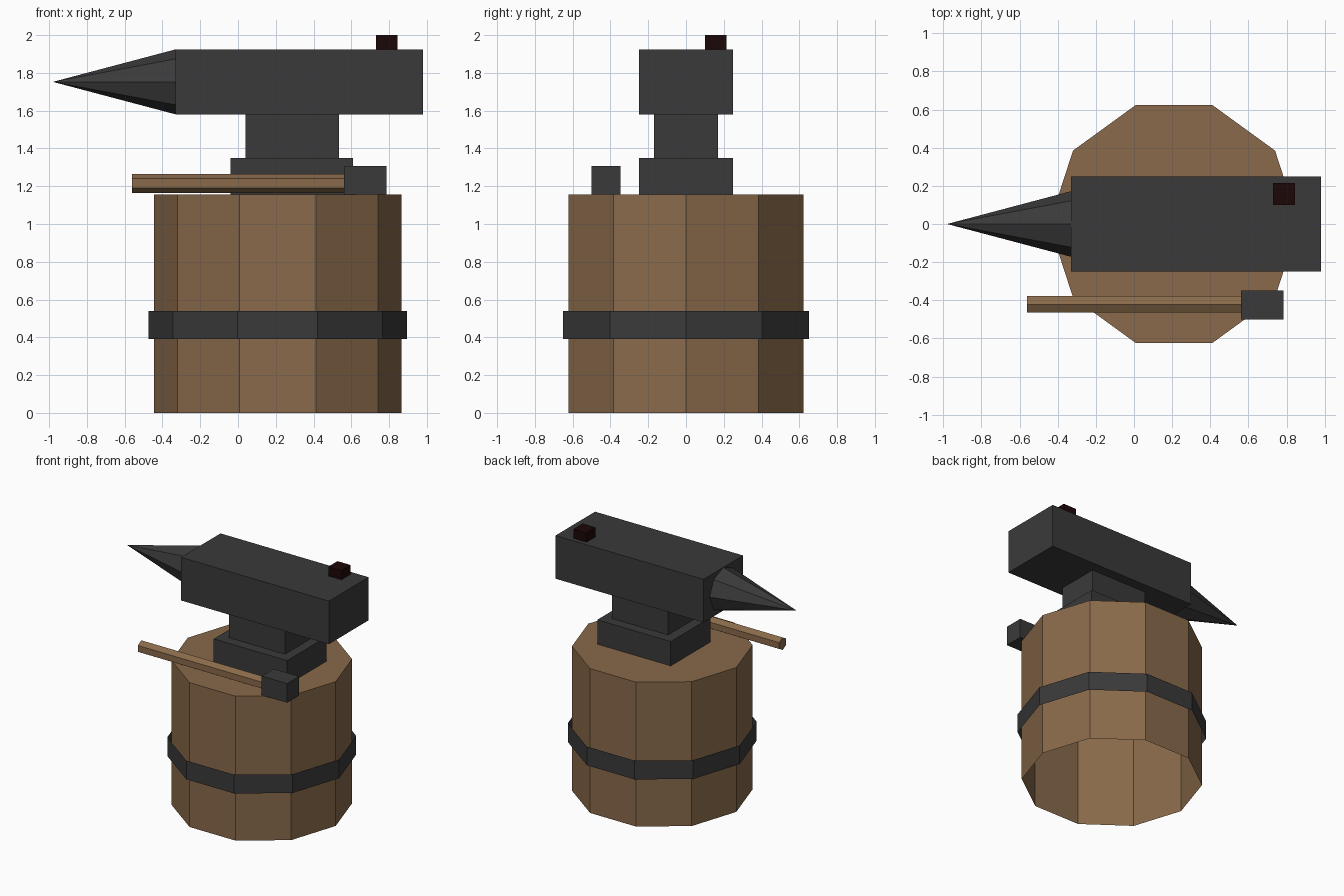
import bpy, bmesh
from math import pi
from mathutils import Matrix, Vector

if "Cube" in bpy.data.objects:
    bpy.data.objects.remove(bpy.data.objects["Cube"])


def material(name, rgb):
    m = bpy.data.materials.new(name)
    m.diffuse_color = (*rgb, 1)
    m.use_nodes = True
    m.node_tree.nodes["Principled BSDF"].inputs["Base Color"].default_value = m.diffuse_color
    return m


WOOD = material("brown wood", (0.25, 0.144, 0.069))
IRON = material("dark iron", (0.042, 0.042, 0.042))
RUST = material("dark red iron", (0.012, 0.002, 0.002))


def finish(name, bm, mat):
    me = bpy.data.meshes.new(name)
    bm.to_mesh(me)
    bm.free()
    me.materials.append(mat)
    ob = bpy.data.objects.new(name, me)
    bpy.context.collection.objects.link(ob)
    return ob


def box(name, x, y, z, mat):
    """Box from (min, max) ranges on each axis."""
    bm = bmesh.new()
    bmesh.ops.create_cube(bm, size=1)
    for v in bm.verts:
        v.co = Vector([(a + b) / 2 + c * (b - a) for c, (a, b) in zip(v.co, (x, y, z))])
    return finish(name, bm, mat)


def cone(name, sides, r1, r2, depth, matrix, mat, drop=lambda f: False):
    """Cone or cylinder along local z; faces matching drop are left open."""
    bm = bmesh.new()
    bmesh.ops.create_cone(bm, cap_ends=True, segments=sides, radius1=r1, radius2=r2, depth=depth)
    bmesh.ops.delete(bm, geom=[f for f in bm.faces if drop(f)], context='FACES')
    bmesh.ops.remove_doubles(bm, verts=bm.verts[:], dist=1e-5)
    # put a corner on the local x axis
    a = min((v.co.xy.angle_signed(Vector((1, 0))) for v in bm.verts if v.co.xy.length > 1e-4), key=abs)
    bm.transform(matrix @ Matrix.Rotation(-a, 4, 'Z'))
    return finish(name, bm, mat)


# Ten-sided stump, open underneath, with an iron band
cone("stump", 10, 0.655, 0.655, 1.155, Matrix.Translation((0.21, 0, 0.5775)), WOOD,
     lambda f: f.normal.z < -0.9)
cone("stump_band", 10, 0.685, 0.685, 0.15, Matrix.Translation((0.21, 0, 0.465)), IRON,
     lambda f: abs(f.normal.z) > 0.9)

# Anvil
box("anvil_foot", (-0.04, 0.61), (-0.25, 0.25), (1.155, 1.35), IRON)
box("anvil_waist", (0.04, 0.535), (-0.17, 0.17), (1.35, 1.58), IRON)
box("anvil_body", (-0.33, 0.98), (-0.25, 0.25), (1.58, 1.925), IRON)
cone("anvil_horn", 8, 0.172, 0, 0.65,
     Matrix.Translation((-0.655, 0, 1.7525)) @ Matrix.Rotation(-pi / 2, 4, 'Y'), IRON)
box("anvil_peg", (0.73, 0.845), (0.1, 0.215), (1.885, 2.0), RUST)

# Hammer lying on the stump
cone("hammer_handle", 6, 0.05, 0.05, 1.14,
     Matrix.Translation((0.01, -0.422, 1.215)) @ Matrix.Rotation(pi / 2, 4, 'Y'), WOOD)
box("hammer_head", (0.56, 0.785), (-0.5, -0.348), (1.155, 1.308), IRON)
